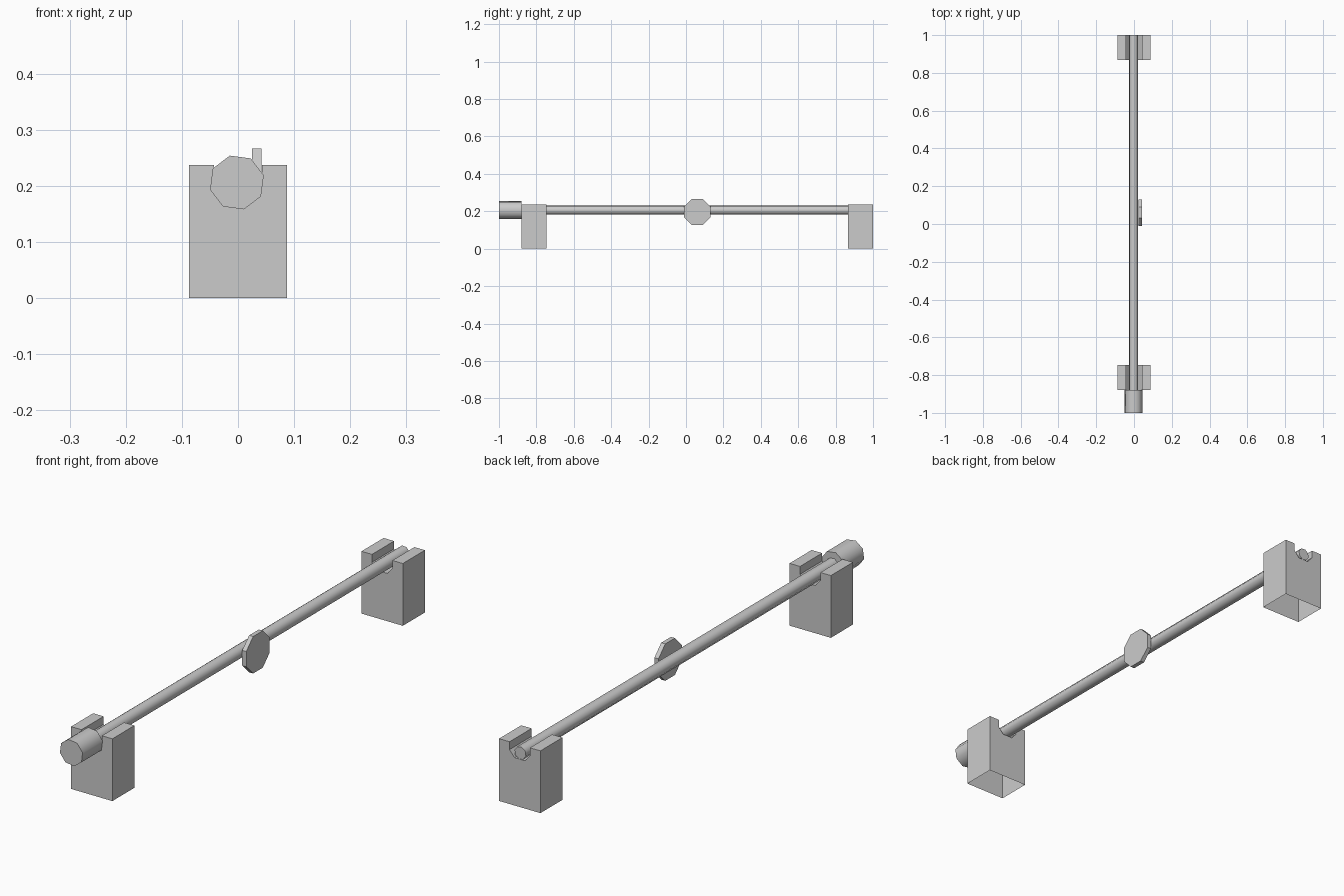
import bpy, bmesh, math
from mathutils import Matrix

cube = bpy.data.objects.get("Cube")
if cube:
    bpy.data.objects.remove(cube, do_unlink=True)

GREY = (0.6, 0.6, 0.6, 1)
grey = bpy.data.materials.new("plain grey")
grey.use_nodes = True
grey.diffuse_color = GREY
grey.node_tree.nodes["Principled BSDF"].inputs["Base Color"].default_value = GREY


def finish(name, bm, smooth=False):
    bmesh.ops.recalc_face_normals(bm, faces=bm.faces)
    mesh = bpy.data.meshes.new(name)
    bm.to_mesh(mesh)
    bm.free()
    mesh.materials.append(grey)
    obj = bpy.data.objects.new(name, mesh)
    bpy.context.collection.objects.link(obj)
    for p in mesh.polygons:
        p.use_smooth = smooth and len(p.vertices) == 4
    if smooth:
        for e in mesh.edges:  # keep the end rims crisp
            a, b = (mesh.vertices[i].co for i in e.vertices)
            e.use_edge_sharp = abs(a.y - b.y) < 0.001
    return obj


def octagon(name, radius, depth, centre, axis, turn, smooth=False):
    """Eight-sided cylinder lying along the x or y axis."""
    bm = bmesh.new()
    bmesh.ops.create_cone(bm, cap_ends=True, segments=8, radius1=radius,
                          radius2=radius, depth=depth)
    tilt = Matrix.Rotation(math.pi / 2, 4, "Y" if axis == "x" else "X")
    spin = Matrix.Rotation(math.radians(turn), 4, "Z")
    bm.transform(Matrix.Translation(centre) @ tilt @ spin)
    return finish(name, bm, smooth)


def support(name, y0, y1):
    """Notched block, open underneath."""
    half = [(0.022, 0.182), (0.043, 0.207), (0.043, 0.237),
            (0.087, 0.237), (0.087, 0)]
    profile = half + [(-x, z) for x, z in reversed(half)]
    bm = bmesh.new()
    rings = [[bm.verts.new((x, y, z)) for x, z in profile] for y in (y0, y1)]
    n = len(profile)
    for i in range(n):
        j = (i + 1) % n
        if profile[i][1] or profile[j][1]:  # leave the underside open
            bm.faces.new((rings[0][i], rings[0][j], rings[1][j], rings[1][i]))
    for ring in rings:
        bm.faces.new(ring)
    return finish(name, bm)


# Two stands
support("front_support", -0.88, -0.747)
support("back_support", 0.867, 1.0)

# Rod with its end knob
octagon("rod", 0.0245, 1.88, (-0.002, 0.06, 0.206), "y", 15, True)
octagon("knob", 0.0495, 0.12, (-0.002, -0.94, 0.206), "y", 15, True)

# Flat plate on the side of the rod
octagon("side_disc", 0.076, 0.017, (0.0335, 0.06, 0.196), "x", 22.5)
